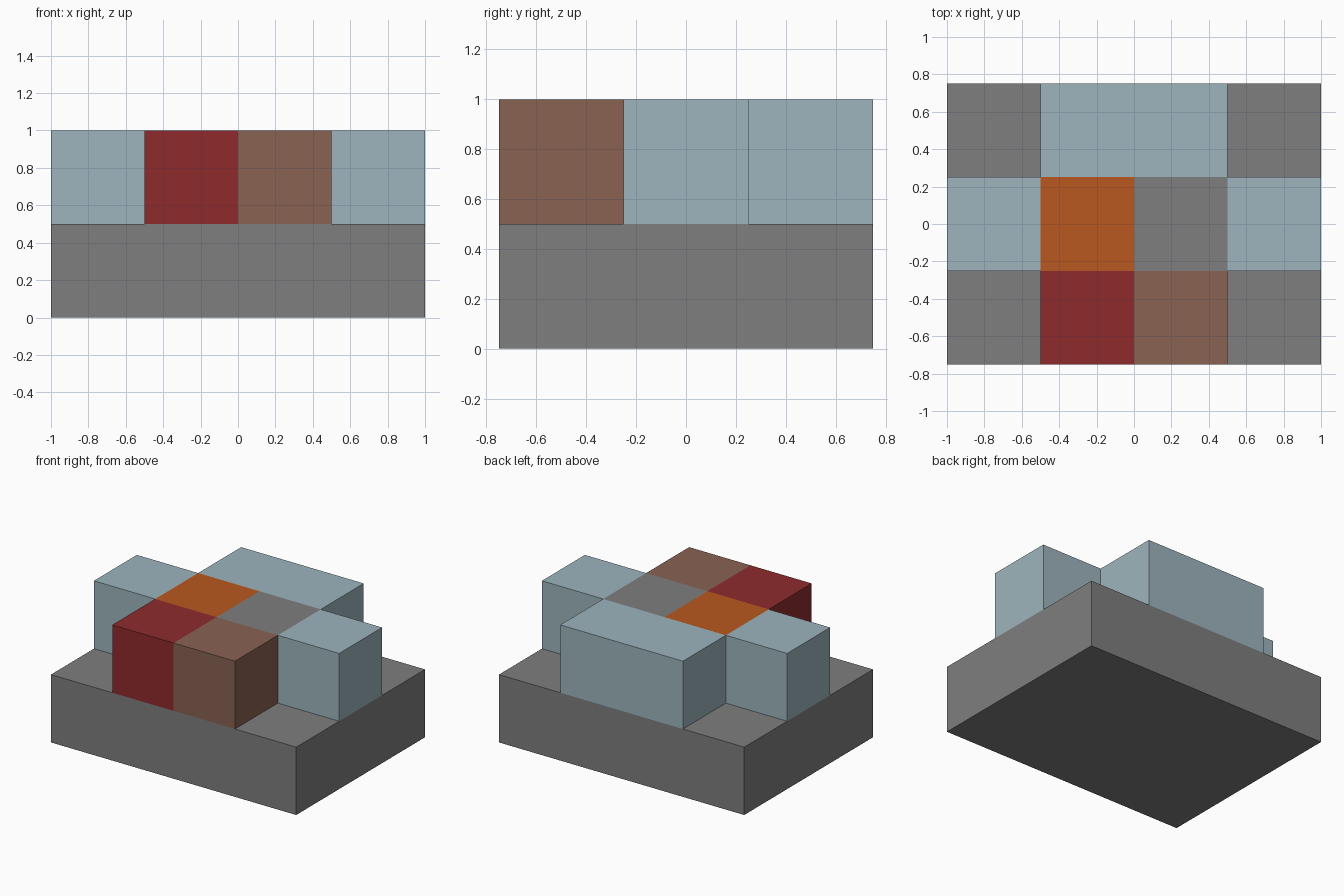
import bpy

cube = bpy.data.objects.get("Cube")
if cube:
    bpy.data.objects.remove(cube, do_unlink=True)


def make_material(name, rgb):
    mat = bpy.data.materials.new(name)
    mat.use_nodes = True
    color = (*rgb, 1)
    mat.diffuse_color = color
    mat.node_tree.nodes["Principled BSDF"].inputs["Base Color"].default_value = color
    return mat


def box(name, mat, center, size):
    bpy.ops.mesh.primitive_cube_add(size=1, location=center)
    obj = bpy.context.object
    obj.name = name
    obj.scale = size
    bpy.ops.object.transform_apply(location=False, rotation=False, scale=True)
    obj.data.materials.append(mat)
    return obj


grey = make_material("grey", (0.21, 0.21, 0.21))
pale_blue = make_material("pale blue", (0.34, 0.46, 0.51))
dark_red = make_material("dark red", (0.275, 0.024, 0.026))
brown = make_material("brown", (0.246, 0.122, 0.084))
orange = make_material("orange", (0.49, 0.098, 0.014))

UNIT = 0.5
TOP_Z = 0.75  # centre height of the upper layer

# Base slab
box("base", grey, (0, 0, 0.25), (2, 1.5, UNIT))

# Four coloured blocks in the middle
blocks = [
    ("front_right_block", dark_red, -1, -UNIT),
    ("front_left_block", brown, 1, -UNIT),
    ("middle_right_block", orange, -1, 0),
    ("middle_left_block", grey, 1, 0),
]
for name, mat, side, y in blocks:
    box(name, mat, (side * UNIT / 2, y, TOP_Z), (UNIT, UNIT, UNIT))

# Pale blocks at the sides and back
for name, side in (("right_side_block", -1), ("left_side_block", 1)):
    box(name, pale_blue, (side * 0.75, 0, TOP_Z), (UNIT, UNIT, UNIT))
box("back_block", pale_blue, (0, UNIT, TOP_Z), (1, UNIT, UNIT))
